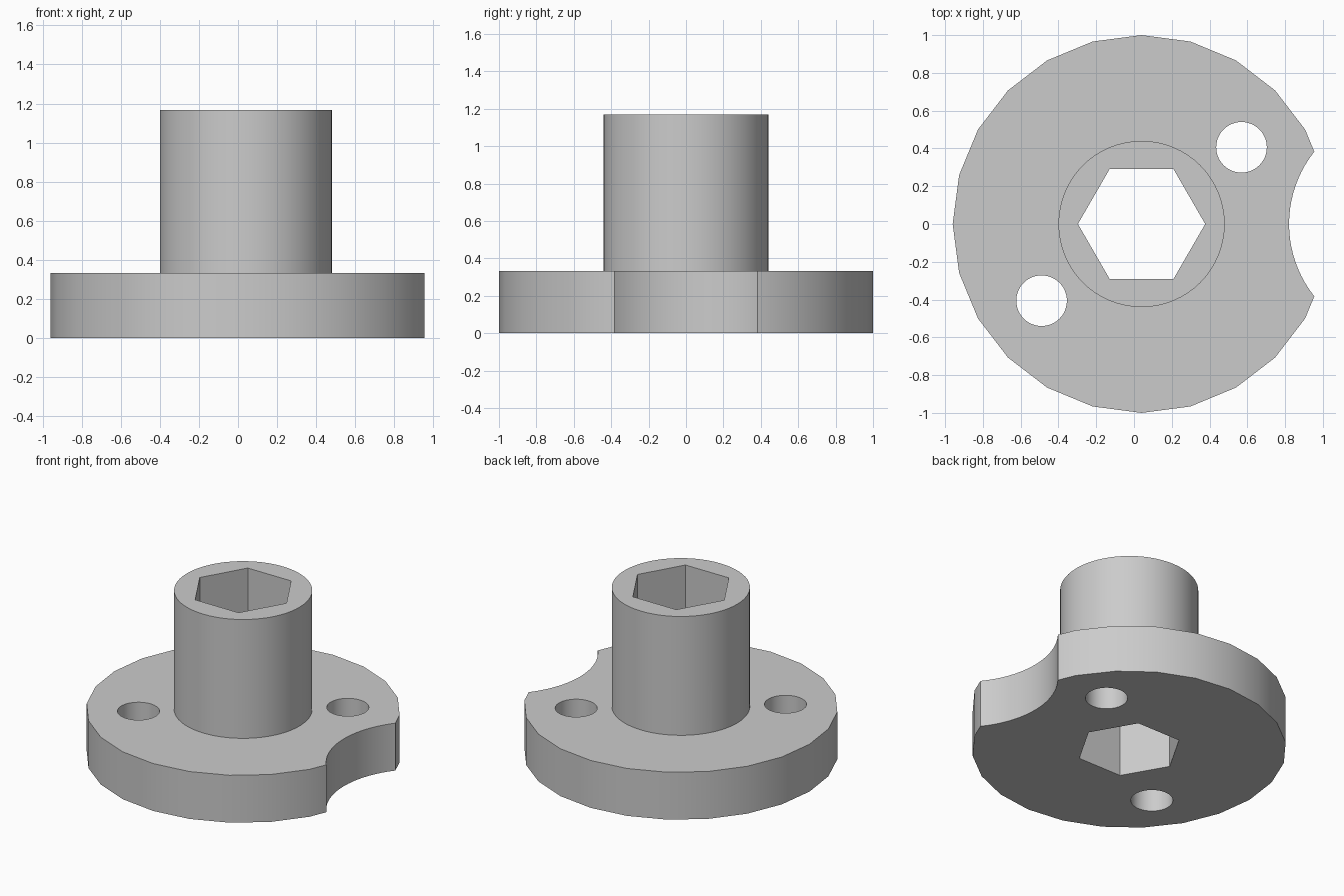
import bpy
import math

cube = bpy.data.objects.get("Cube")
if cube:
    bpy.data.objects.remove(cube, do_unlink=True)

AXIS_X = 0.04          # the notch shifts the hub axis off centre
FLANGE_TOP = 0.333
HUB_TOP = 1.168

grey = bpy.data.materials.new("plain grey")
grey.use_nodes = True
colour = (0.6, 0.6, 0.6, 1)
grey.diffuse_color = colour
grey.node_tree.nodes["Principled BSDF"].inputs["Base Color"].default_value = colour


def prism(name, sides, radius, x, y, bottom, top):
    """Upright prism with its first corner pointing along +x."""
    bpy.ops.mesh.primitive_cylinder_add(
        vertices=sides, radius=radius, depth=top - bottom,
        location=(x, y, (bottom + top) / 2), rotation=(0, 0, math.pi / 2))
    obj = bpy.context.object
    obj.name = name
    bpy.ops.object.transform_apply(location=True, rotation=True, scale=True)
    obj.data.materials.append(grey)
    return obj


def combine(target, tool, operation):
    """Apply a boolean and discard the tool object."""
    mod = target.modifiers.new(operation.title(), "BOOLEAN")
    mod.operation = operation
    mod.solver = "EXACT"
    mod.object = tool
    bpy.context.view_layer.objects.active = target
    bpy.ops.object.modifier_apply(modifier=mod.name)
    bpy.data.objects.remove(tool, do_unlink=True)


# Faceted flange disc with a round hub rising through it
body = prism("flanged_hub", 24, 1.0, AXIS_X, 0, 0, FLANGE_TOP)
combine(body, prism("hub", 64, 0.44, AXIS_X, 0, 0.1, HUB_TOP), "UNION")

# Hexagonal bore right through
combine(body, prism("hex_bore", 6, 0.337, AXIS_X, 0, -0.2, HUB_TOP + 0.2), "DIFFERENCE")

# Two opposite bolt holes
bolt_angle = math.radians(37.5)
for side in (1, -1):
    hole_x = AXIS_X + side * 0.667 * math.cos(bolt_angle)
    hole_y = side * 0.667 * math.sin(bolt_angle)
    combine(body, prism("bolt_hole", 48, 0.134, hole_x, hole_y, -0.2, 0.6), "DIFFERENCE")

# Shallow round notch in the left rim
combine(body, prism("rim_notch", 96, 0.616, 1.437, 0, -0.2, 0.6), "DIFFERENCE")

# Smooth curved walls, crisp edges
body.data.materials.clear()
body.data.materials.append(grey)
for face in body.data.polygons:
    face.material_index = 0
bpy.ops.object.select_all(action="DESELECT")
body.select_set(True)
bpy.context.view_layer.objects.active = body
bpy.ops.object.shade_smooth_by_angle(angle=math.radians(30))
